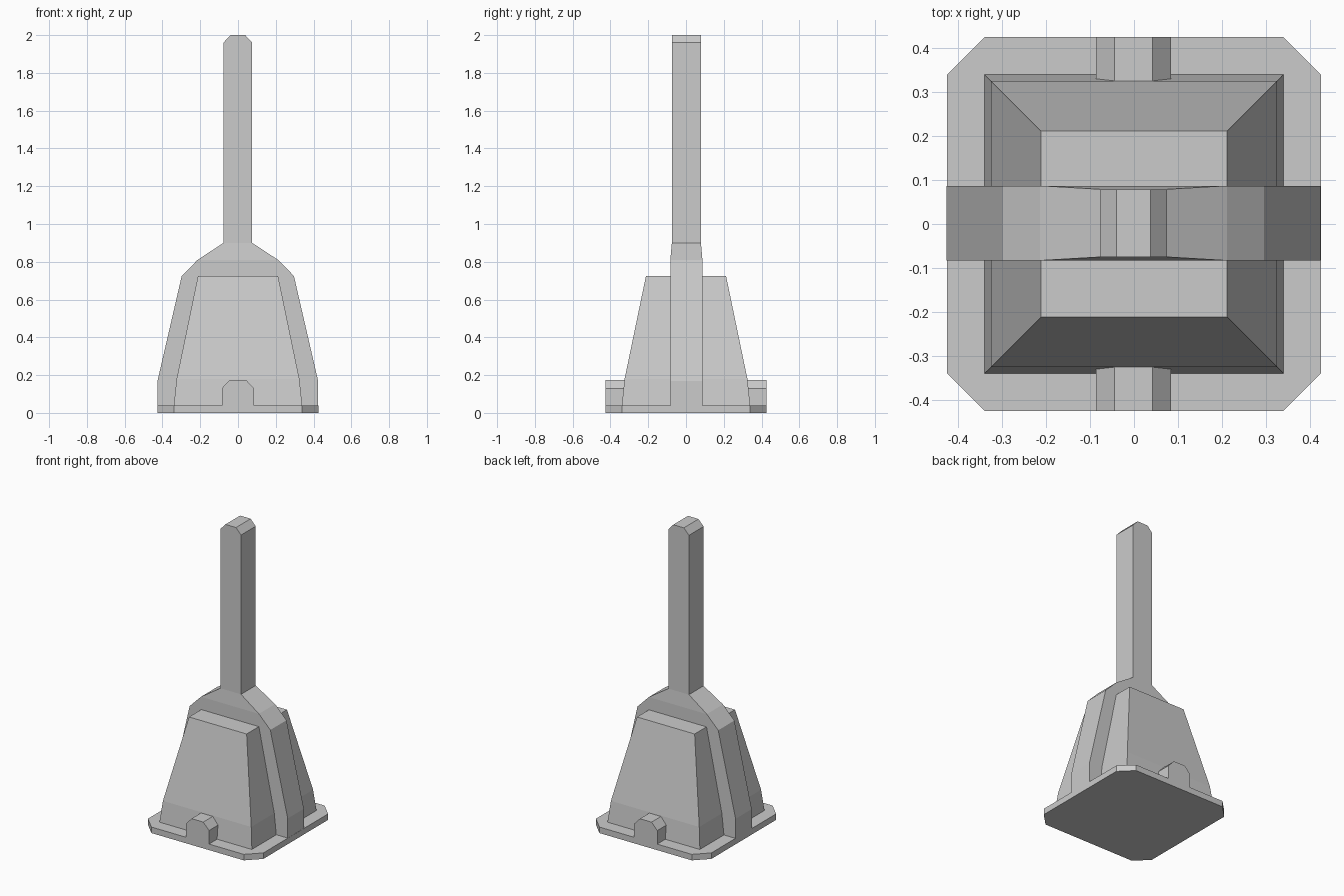
import bpy, bmesh

if "Cube" in bpy.data.objects:
    bpy.data.objects.remove(bpy.data.objects["Cube"])


def loft(name, sections, center=(0, 0), corner=0.0):
    """Stack rectangular sections (z, half x, half y), optionally with cut corners."""
    bm = bmesh.new()
    rings = []
    for z, hx, hy in sections:
        if corner:
            pts = []
            for sx, sy in ((1, 1), (-1, 1), (-1, -1), (1, -1)):
                pair = [(sx * hx, sy * (hy - corner)), (sx * (hx - corner), sy * hy)]
                pts += pair if sx * sy > 0 else pair[::-1]
        else:
            pts = [(hx, hy), (-hx, hy), (-hx, -hy), (hx, -hy)]
        rings.append([bm.verts.new((x + center[0], y + center[1], z)) for x, y in pts])
    bm.faces.new(rings[0][::-1])
    bm.faces.new(rings[-1])
    for low, high in zip(rings, rings[1:]):
        n = len(low)
        for i in range(n):
            j = (i + 1) % n
            bm.faces.new((low[i], low[j], high[j], high[i]))
    bmesh.ops.recalc_face_normals(bm, faces=bm.faces)
    mesh = bpy.data.meshes.new(name)
    bm.to_mesh(mesh)
    bm.free()
    obj = bpy.data.objects.new(name, mesh)
    bpy.context.collection.objects.link(obj)
    return obj


# Base plate with cut corners
loft("base_plate", [(0, 0.425, 0.425), (0.04, 0.425, 0.425)], corner=0.085)

# Tapered body
loft("tapered_body", [(0.04, 0.34, 0.34), (0.18, 0.325, 0.325), (0.725, 0.212, 0.212)])

# Side ribs running up over the shoulders into the tall handle
loft("rib_and_handle", [
    (0.04, 0.425, 0.085), (0.17, 0.425, 0.085), (0.725, 0.297, 0.085),
    (0.81, 0.213, 0.085), (0.9, 0.076, 0.077), (1.96, 0.076, 0.077),
    (2.0, 0.039, 0.077)], center=(-0.001, 0.002))

# Small chamfered lugs at front and back
for name, side in (("front_lug", -1), ("back_lug", 1)):
    loft(name, [(0.04, 0.085, 0.0575), (0.13, 0.085, 0.0575), (0.175, 0.043, 0.0575)],
         center=(-0.001, side * 0.3675))
